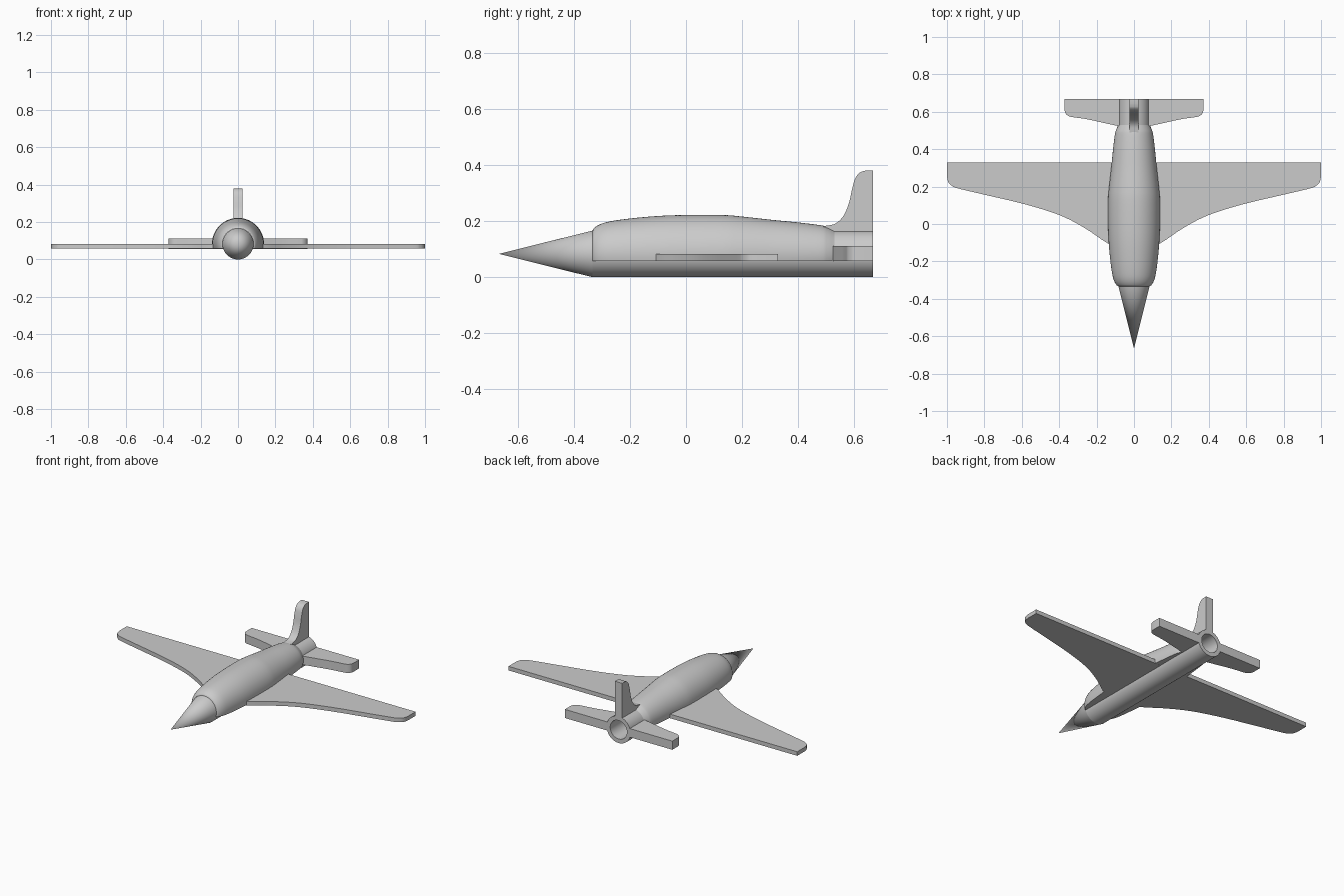
import bpy, math
from mathutils import Vector

if "Cube" in bpy.data.objects:
    bpy.data.objects.remove(bpy.data.objects["Cube"])

AXIS_Z, TUBE_R, HOLE_R = 0.083, 0.083, 0.058


def finish(name, verts, faces):
    me = bpy.data.meshes.new(name)
    me.from_pydata(verts, [], faces)
    me.update()
    ob = bpy.data.objects.new(name, me)
    bpy.context.collection.objects.link(ob)
    bpy.ops.object.select_all(action='DESELECT')
    ob.select_set(True)
    bpy.context.view_layer.objects.active = ob
    bpy.ops.object.mode_set(mode='EDIT')
    bpy.ops.mesh.select_all(action='SELECT')
    bpy.ops.mesh.remove_doubles(threshold=1e-5)
    bpy.ops.mesh.normals_make_consistent(inside=False)
    bpy.ops.object.mode_set(mode='OBJECT')
    bpy.ops.object.shade_smooth_by_angle(angle=math.radians(30))
    return ob


def spline(pts, steps=6):
    """Smooth curve through 2D points (Catmull-Rom)."""
    p = [Vector(q) for q in pts]
    p = [2 * p[0] - p[1]] + p + [2 * p[-1] - p[-2]]
    out = []
    for a, b, c, d in zip(p, p[1:], p[2:], p[3:]):
        for i in range(steps):
            t = i / steps
            out.append(0.5 * (2 * b + (c - a) * t + (2 * a - 5 * b + 4 * c - d) * t * t
                              + (3 * b - a - 3 * c + d) * t ** 3))
    return out + [p[-2]]


def lathe(name, profile, n=64, closed=False):
    """Revolve (y, radius) points around the fuselage axis."""
    m = len(profile)
    verts = [(r * math.cos(2 * math.pi * i / n), y, AXIS_Z + r * math.sin(2 * math.pi * i / n))
             for y, r in profile for i in range(n)]
    faces = [(j * n + i, j * n + (i + 1) % n,
              (j + 1) % m * n + (i + 1) % n, (j + 1) % m * n + i)
             for j in range(m if closed else m - 1) for i in range(n)]
    return finish(name, verts, faces)


def plate(name, outline, lo, hi, to3d):
    """Extrude a 2D outline between two levels."""
    n = len(outline)
    verts = [to3d(p, h) for h in (lo, hi) for p in outline]
    faces = [tuple(range(n)), tuple(range(n, 2 * n))]
    faces += [(i, (i + 1) % n, n + (i + 1) % n, n + i) for i in range(n)]
    return finish(name, verts, faces)


def mirrored_plate(name, edge, back_y, root_x, lo, hi):
    outline = [(root_x, back_y), (root_x, edge[0][1])] + list(spline(edge)) + [(edge[-1][0], back_y)]
    ob = plate(name, outline, lo, hi, lambda p, h: (p[0], p[1], h))
    mod = ob.modifiers.new("Mirror", 'MIRROR')
    mod.use_clip = False
    return ob


# Hollow tube and pointed nose
lathe("fuselage_tube", [(-0.333, TUBE_R), (0.667, TUBE_R), (0.667, HOLE_R), (-0.333, HOLE_R)], closed=True)
lathe("nose_cone", [(-0.333, 0), (-0.333, TUBE_R), (-0.667, 0)])

# Rounded upper body with a flat underside
body = spline([(-0.333, 0.0835), (-0.327, 0.093), (-0.305, 0.106), (-0.27, 0.116), (-0.2, 0.126),
               (-0.1, 0.135), (0, 0.1385), (0.13, 0.1385), (0.2, 0.133), (0.3, 0.122),
               (0.4, 0.112), (0.48, 0.102), (0.505, 0.095), (0.53, 0.0835)], 4)
FLAT_Z, SEG = 0.058, 40
verts, faces = [], []
for y, r in body:
    a0 = math.asin((FLAT_Z - AXIS_Z) / r)
    verts.append((0.075, y, FLAT_Z))
    for i in range(SEG + 1):
        a = a0 + (math.pi - 2 * a0) * i / SEG
        verts.append((r * math.cos(a), y, AXIS_Z + r * math.sin(a)))
    verts.append((-0.075, y, FLAT_Z))
row = SEG + 3
for j in range(len(body) - 1):
    for i in range(row - 1):
        k = j * row + i
        faces.append((k, k + 1, k + row + 1, k + row))
finish("upper_body", verts, faces)

# Main wings
mirrored_plate("wings", [(0.12, -0.115), (0.17, -0.085), (0.25, -0.03), (0.35, 0.026), (0.45, 0.066),
                         (0.6, 0.11), (0.8, 0.157), (0.94, 0.19), (0.975, 0.205),
                         (0.993, 0.225), (1.0, 0.255)], 0.328, 0.075, 0.0575, 0.083)

# Tailplane
mirrored_plate("tailplane", [(0.075, 0.522), (0.15, 0.538), (0.25, 0.56), (0.325, 0.571),
                             (0.35, 0.577), (0.367, 0.593), (0.372, 0.615)],
               0.667, 0.07, 0.057, 0.111)

# Upright fin
fin = spline([(0.49, 0.182), (0.53, 0.19), (0.56, 0.217), (0.58, 0.262), (0.592, 0.315),
              (0.603, 0.352), (0.62, 0.373), (0.64, 0.38)])
plate("tail_fin", [(0.667, 0.15), (0.49, 0.15)] + list(fin) + [(0.667, 0.38)],
      -0.025, 0.025, lambda p, h: (h, p[0], p[1]))
